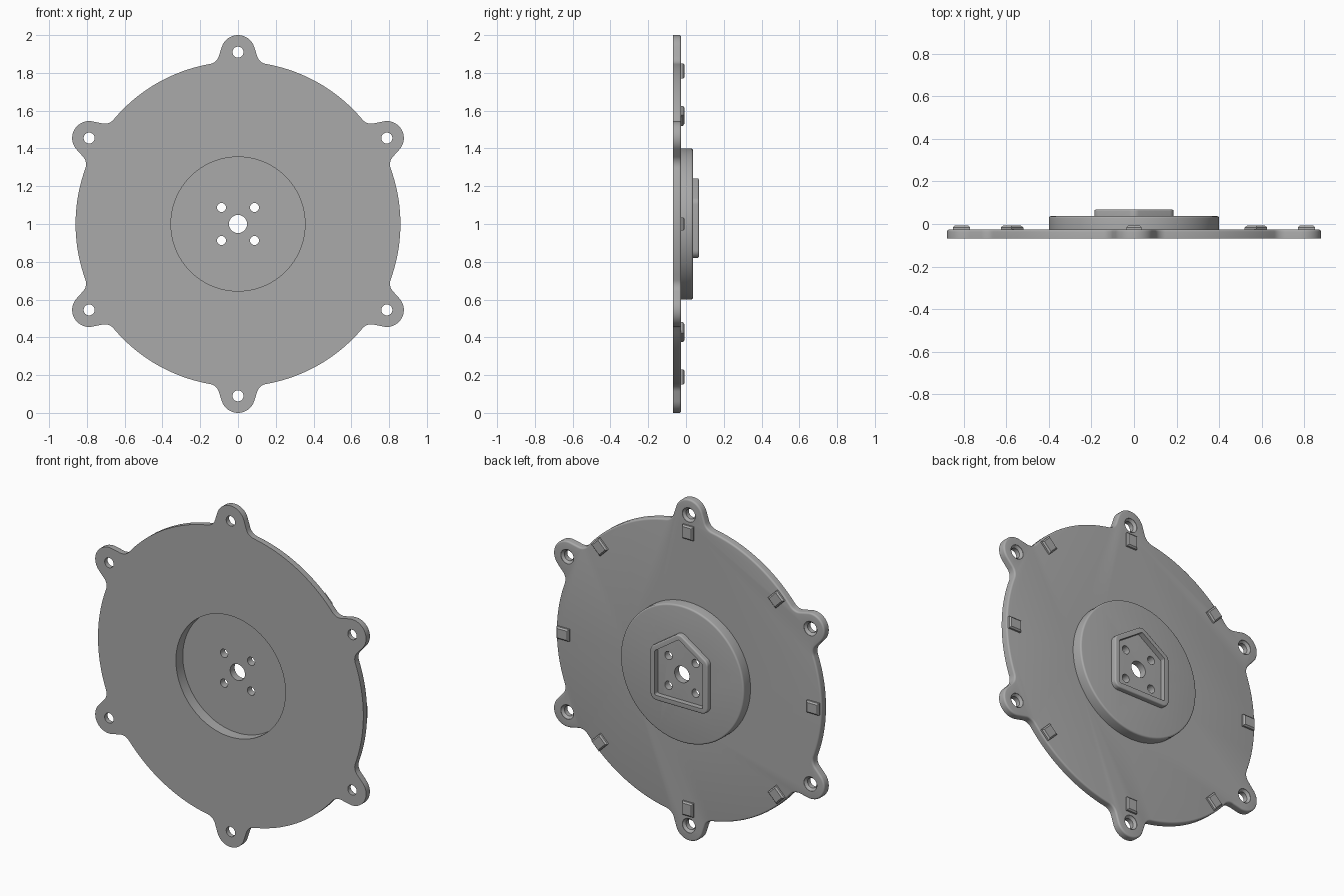
import bpy, bmesh
from math import sin, cos, pi, radians, acos, atan2, tan
from mathutils import Vector

if "Cube" in bpy.data.objects:
    bpy.data.objects.remove(bpy.data.objects["Cube"])

ZC = 1.0                                  # height of the disc centre
FRONT, BACK, HUB, TOP = -0.068, -0.026, 0.037, 0.068

grey = bpy.data.materials.new("mid_grey")
grey.diffuse_color = (0.40, 0.40, 0.40, 1)
grey.use_nodes = True
grey.node_tree.nodes["Principled BSDF"].inputs["Base Color"].default_value = grey.diffuse_color


def loft(name, loops, ring=False, bm=None):
    """Skin a list of (2D points, y) loops; cap the ends, or close into a ring."""
    own = bm is None
    bm = bm or bmesh.new()
    rows = [[bm.verts.new((p[0], y, p[1] + ZC)) for p in pts] for pts, y in loops]
    faces = []
    pairs = list(zip(rows, rows[1:])) + ([(rows[-1], rows[0])] if ring else [])
    for a, b in pairs:
        n = len(a)
        for i in range(n):
            j = (i + 1) % n
            faces.append(bm.faces.new((a[i], a[j], b[j], b[i])))
    if not ring:
        faces += [bm.faces.new(rows[0]), bm.faces.new(rows[-1])]
    bmesh.ops.recalc_face_normals(bm, faces=faces)
    return finish(name, bm) if own else None


def finish(name, bm):
    me = bpy.data.meshes.new(name)
    bm.to_mesh(me)
    bm.free()
    me.materials.append(grey)
    ob = bpy.data.objects.new(name, me)
    bpy.context.collection.objects.link(ob)
    return ob


def activate(ob):
    bpy.ops.object.select_all(action='DESELECT')
    ob.select_set(True)
    bpy.context.view_layer.objects.active = ob


def boolean(ob, other, op):
    activate(ob)
    m = ob.modifiers.new(op, 'BOOLEAN')
    m.object, m.operation, m.solver = other, op, 'EXACT'
    bpy.ops.object.modifier_apply(modifier=m.name)
    bpy.data.objects.remove(other)


def circle(r, n=96, c=(0, 0)):
    return [(c[0] + r * cos(2 * pi * i / n), c[1] + r * sin(2 * pi * i / n)) for i in range(n)]


def arc(c, r, a0, a1, n):
    return [Vector((c[0] + r * cos(a0 + (a1 - a0) * i / n),
                    c[1] + r * sin(a0 + (a1 - a0) * i / n))) for i in range(n + 1)]


def outline(d):
    """Disc with six filleted lugs, offset inward by d."""
    R, lug, f, t = 0.86 - d, 0.09 - d, 0.06 + d, radians(18)
    a = t + acos((0.91 * sin(t) + lug + f) / (R + f))
    c = ((R + f) * cos(a), (R + f) * sin(a))
    half = arc((0, 0), R, radians(60), a, 10)[:-1]            # disc edge
    half += arc(c, f, a + pi, t + pi, 8)                      # fillet
    half += arc((0, 0.91), lug, t, pi / 2, 10)                # lug tip
    unit = half + [Vector((-p.x, p.y)) for p in half[-2:0:-1]]
    pts = []
    for k in range(6):
        s, co = sin(k * pi / 3), cos(k * pi / 3)
        pts += [(p.x * co - p.y * s, p.x * s + p.y * co) for p in unit]
    return pts


def rounded_edge(shape, y, r, n=4):
    """Loops that round off a back edge ending at y."""
    return [(shape(r - r * cos(i * pi / 2 / n)), y - r + r * sin(i * pi / 2 / n))
            for i in range(n + 1)]


# Lugged plate and raised round hub
body = loft("lugged_plate", [(outline(0), FRONT)] + rounded_edge(outline, BACK, 0.010))
hub = loft("hub", [(circle(0.40), -0.05)] +
           rounded_edge(lambda d: circle(0.40 - d), HUB, 0.010))
boolean(body, hub, 'UNION')

# Round recess in the front
boolean(body, loft("recess_cutter", [(circle(0.355), -0.2), (circle(0.355), -0.004)]),
        'DIFFERENCE')

# Shaft hole, four screw holes and six countersunk lug holes
bm = bmesh.new()
loft("", [(circle(0.048, 48), -0.1), (circle(0.048, 48), 0.1)], bm=bm)
for x in (-0.0875, 0.0875):
    for z in (-0.0875, 0.0875):
        h = circle(0.024, 32, (x, z))
        loft("", [(h, -0.1), (h, 0.1)], bm=bm)
for k in range(6):
    a = radians(30 + 60 * k)
    c = (0.91 * cos(a), 0.91 * sin(a))
    loft("", [(circle(r, 32, c), y) for r, y in
              ((0.029, -0.1), (0.029, -0.041), (0.042, -0.028), (0.042, 0.1))], bm=bm)
boolean(body, finish("hole_cutter", bm), 'DIFFERENCE')


# Five-sided raised rim on the hub
HOUSE = [Vector(p) for p in ((-0.186, -0.18), (0.186, -0.18), (0.186, 0.125),
                             (0, 0.25), (-0.186, 0.125))]


def house(d, rad=0.04):
    pts, n = [], len(HOUSE)
    for i, p in enumerate(HOUSE):
        e0 = (p - HOUSE[i - 1]).normalized()
        e1 = (HOUSE[(i + 1) % n] - p).normalized()
        n0, n1 = Vector((e0.y, -e0.x)), Vector((e1.y, -e1.x))
        core = p - (n0 + n1) * (rad / (1 + n0.dot(n1)))
        a0 = atan2(n0.y, n0.x)
        a1 = a0 + n0.angle(n1)
        pts += arc(core, rad - d, a0, a1, 6)
    return pts


rim = loft("five_sided_rim", [(house(0), HUB - 0.004)] + rounded_edge(house, TOP, 0.008) +
           [(house(0.03), TOP), (house(0.03), HUB - 0.004)], ring=True)

# Eight small locating pads around the back
bm = bmesh.new()
for k in range(8):
    a = k * pi / 4
    u, v = Vector((cos(a), sin(a))), Vector((-sin(a), cos(a)))

    def rect(d):
        return [u * (0.81 + i * (0.04 - d)) + v * (j * (0.035 - d))
                for i, j in ((-1, -1), (1, -1), (1, 1), (-1, 1))]
    loft("", [(rect(0), BACK - 0.004), (rect(0), -0.016), (rect(0.008), -0.008)], bm=bm)
pads = finish("locating_pads", bm)

for ob in (body, rim, pads):
    activate(ob)
    bpy.ops.object.shade_smooth_by_angle(angle=radians(30))
